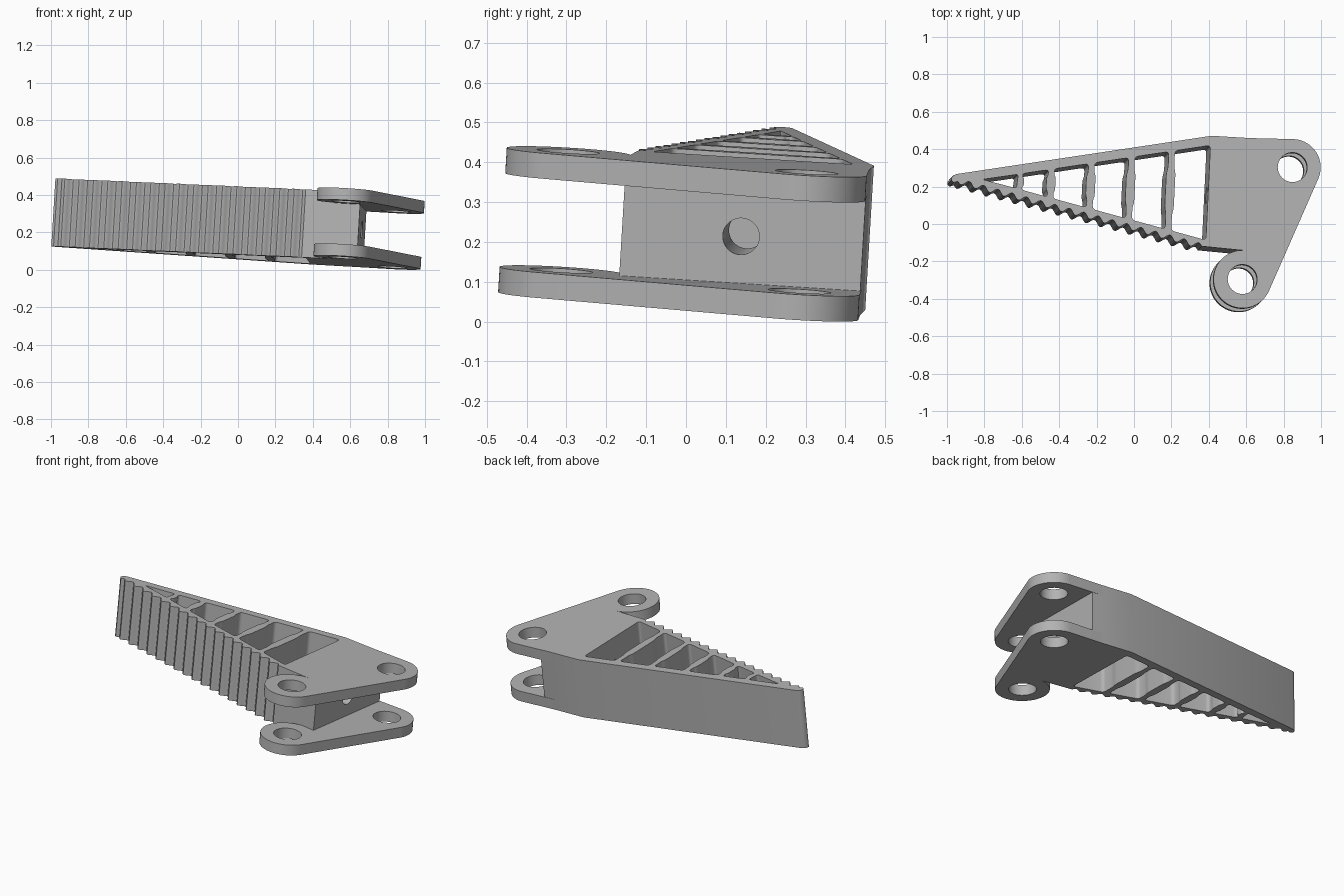
import bpy, bmesh
from math import sin, cos, pi, radians
from mathutils import Vector, Matrix

cube = bpy.data.objects.get("Cube")
if cube:
    bpy.data.objects.remove(cube)

HEIGHT, PLATE = 0.364, 0.064          # overall height, hinge plate thickness
TILT = Vector((0, 0, 1)).rotation_difference(Vector((0.06, 0.06, 1))).to_matrix().to_4x4()

grey = bpy.data.materials.new("plain grey")
grey.use_nodes = True
grey.diffuse_color = (0.45, 0.45, 0.45, 1)
grey.node_tree.nodes["Principled BSDF"].inputs["Base Color"].default_value = grey.diffuse_color
parts = []


def arc(cx, cy, r, a0, a1, n=24):
    angles = [radians(a0 + (a1 - a0) * i / n) for i in range(n + 1)]
    return [(cx + r * cos(a), cy + r * sin(a)) for a in angles]


def circle(cx, cy, r):
    return arc(cx, cy, r, 0, 360, 40)[:-1]


def rounded(points, r, n=4):
    """Round every corner of a polygon with a small quadratic curve."""
    out = []
    for i, p in enumerate(points):
        p, a, b = Vector(p), Vector(points[i - 1]), Vector(points[(i + 1) % len(points)])
        s = p + (a - p).normalized() * min(r, (a - p).length * 0.45)
        e = p + (b - p).normalized() * min(r, (b - p).length * 0.45)
        for k in range(n + 1):
            t = k / n
            out.append(tuple(s * (1 - t) ** 2 + p * 2 * t * (1 - t) + e * t * t))
    return out


def prism(name, outline, z0, z1, holes=()):
    """Extrude a flat outline with holes, tilted like the whole model."""
    bm = bmesh.new()
    for loop in [outline, *holes]:
        vs = [bm.verts.new((x, y, z0)) for x, y in loop]
        for i, v in enumerate(vs):
            bm.edges.new((vs[i - 1], v))
    bmesh.ops.triangle_fill(bm, edges=bm.edges[:], use_beauty=True, normal=(0, 0, 1))
    top = bmesh.ops.extrude_face_region(bm, geom=bm.faces[:], use_keep_orig=True)["geom"]
    bmesh.ops.translate(bm, vec=(0, 0, z1 - z0),
                        verts=[g for g in top if isinstance(g, bmesh.types.BMVert)])
    bmesh.ops.recalc_face_normals(bm, faces=bm.faces[:])
    bm.transform(TILT)
    mesh = bpy.data.meshes.new(name)
    bm.to_mesh(mesh)
    bm.free()
    mesh.materials.append(grey)
    ob = bpy.data.objects.new(name, mesh)
    bpy.context.collection.objects.link(ob)
    parts.append(ob)
    return ob


# Inner lines of the two long walls
def back_y(x):
    return 0.235 + 0.152 * (x + 0.82)


def front_y(x):
    return 0.187 - 0.265 * (x + 0.62)


# Interlocking joint between finger and hinge plates, from front to back
seam = [(0.60, -0.142), (0.60, -0.04), (0.55, 0.0), (0.55, 0.06), (0.60, 0.10),
        (0.60, 0.25), (0.56, 0.30), (0.57, 0.37), (0.62, 0.40), (0.62, 0.461)]

# Ribbed gripping face
start, end, bumps, steps = -0.945, 0.36, 17, 8
grip = []
for i in range(bumps * steps + 1):
    x = start + (end - start) * i / (bumps * steps)
    wave = 0.014 * sin(2 * pi * i / steps)
    grip.append((x - 0.26 * wave, front_y(x) - 0.046 - wave))

# Windows between the cross ribs
windows = [rounded([(-0.815, 0.237), (-0.632, front_y(-0.632)), (-0.622, back_y(-0.622))], 0.015)]
for x0, x1 in [(-0.597, -0.46), (-0.427, -0.245), (-0.212, -0.03), (0.003, 0.185), (0.218, 0.408)]:
    lean = 0.05
    bulge = 0.008 if x1 < 0.4 else 0
    def side(x, t, push):
        y = front_y(x) + (back_y(x) - front_y(x)) * t
        return (x + lean * (y - back_y(x)) + push, y)
    windows.append(rounded(
        [side(x0, t, p) for t, p in [(1, 0), (0.8, 0), (0.72, 0.008), (0.28, 0.008), (0.2, 0), (0, 0)]]
        + [side(x1, t, -p) for t, p in [(0, 0), (0.2, 0), (0.28, bulge), (0.72, bulge), (0.8, 0), (1, 0)]],
        0.02))

tip = [(0.414, 0.473), (-0.95, 0.266), (-0.967, 0.26), (-0.978, 0.247), (-0.98, 0.232), (-0.968, 0.22)]
finger = prism("finger_body", tip + grip + seam, -HEIGHT, 0, windows)

# Solid block between the hinge plates
core = prism("hinge_block", seam[::-1] + [(0.655, -0.149), (0.69, 0.457)],
             -HEIGHT + PLATE, -PLATE)

# Hinge plates with two pin holes each
pin_a, pin_b = (0.847, 0.305), (0.578, -0.295)
plate = (seam[::-1] + arc(*pin_b, 0.155, 88, 336, 40) + arc(*pin_a, 0.151, -24, 87))
pins = [circle(*pin_a, 0.079), circle(*pin_b, 0.079)]
prism("upper_hinge_plate", plate, -PLATE, 0, pins)
prism("lower_hinge_plate", plate, -HEIGHT, -HEIGHT + PLATE, pins)

# Bore from the hinge gap into the last window
bm = bmesh.new()
bmesh.ops.create_cone(bm, cap_ends=True, segments=40, radius1=0.046, radius2=0.046, depth=0.46)
aim = Vector((0.416, -0.023, 0)).to_track_quat("Z", "Y").to_matrix().to_4x4()
bm.transform(TILT @ Matrix.Translation((0.55, 0.157, -HEIGHT / 2)) @ aim)
mesh = bpy.data.meshes.new("bore_cutter")
bm.to_mesh(mesh)
bm.free()
cutter = bpy.data.objects.new("bore_cutter", mesh)
bpy.context.collection.objects.link(cutter)
for ob in (finger, core):
    mod = ob.modifiers.new("bore", "BOOLEAN")
    mod.operation, mod.solver, mod.object = "DIFFERENCE", "EXACT", cutter
    bpy.context.view_layer.objects.active = ob
    with bpy.context.temp_override(object=ob, active_object=ob, selected_objects=[ob]):
        bpy.ops.object.modifier_apply(modifier=mod.name)
bpy.data.objects.remove(cutter)

# Centre the model and stand it on the ground
pts = [v.co for ob in parts for v in ob.data.vertices]
lo = Vector([min(p[i] for p in pts) for i in range(3)])
hi = Vector([max(p[i] for p in pts) for i in range(3)])
shift = Vector((-(lo.x + hi.x) / 2, -(lo.y + hi.y) / 2, -lo.z))
for ob in parts:
    ob.data.transform(Matrix.Translation(shift))

# Smooth the curved walls and keep the edges sharp
bpy.ops.object.select_all(action="DESELECT")
for ob in parts:
    ob.select_set(True)
bpy.context.view_layer.objects.active = finger
bpy.ops.object.shade_smooth_by_angle(angle=radians(35))
